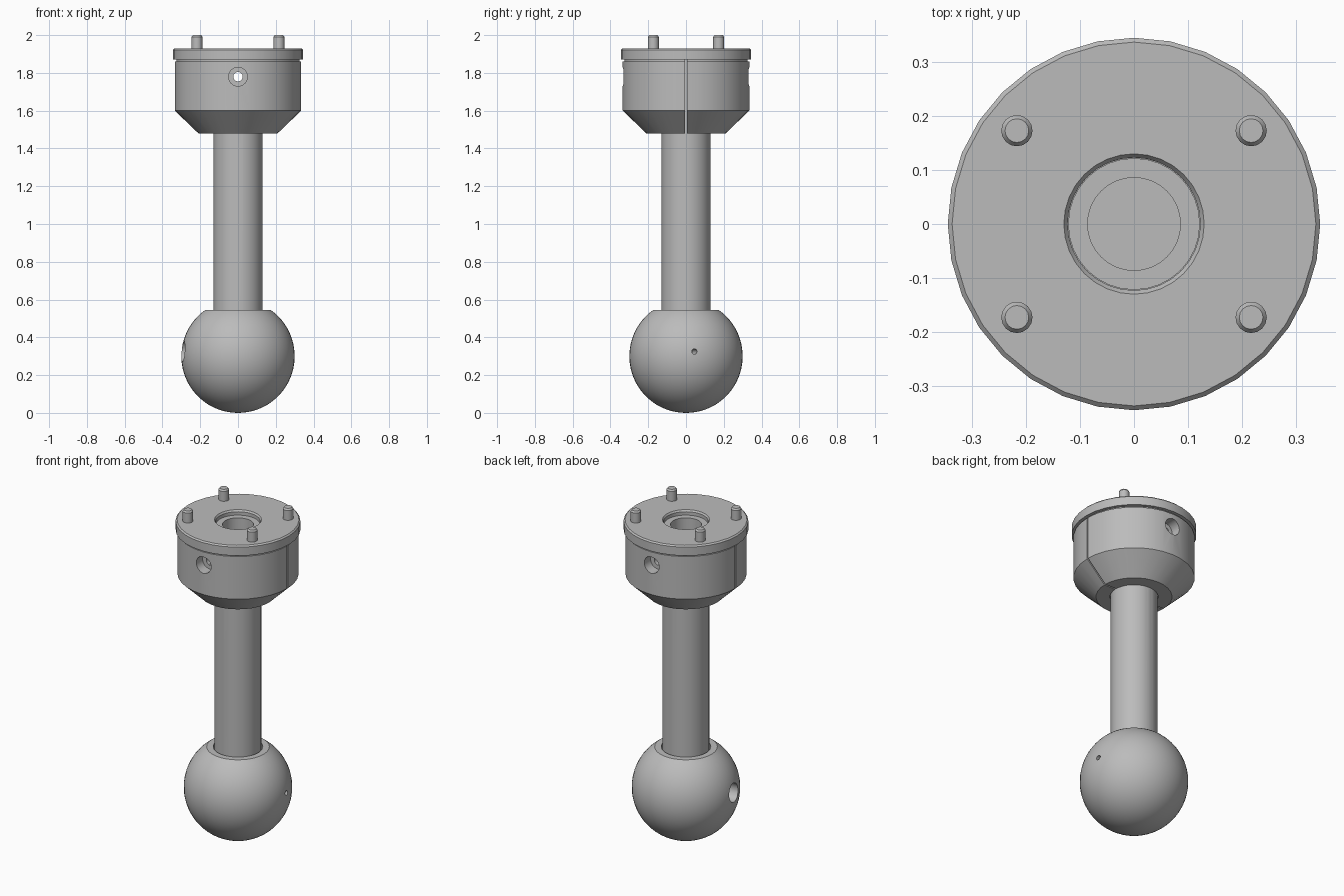
import bpy, bmesh
from math import sin, cos, pi, radians, asin
from mathutils import Vector

cube = bpy.data.objects.get("Cube")
if cube:
    bpy.data.objects.remove(cube, do_unlink=True)

metal = bpy.data.materials.new("brushed grey metal")
metal.use_nodes = True
metal.diffuse_color = (0.5, 0.5, 0.5, 1)
metal.node_tree.nodes["Principled BSDF"].inputs["Base Color"].default_value = (0.5, 0.5, 0.5, 1)


def lathe(name, profile, segments=32, location=(0, 0, 0)):
    """Solid of revolution from a closed (radius, height) profile."""
    bm = bmesh.new()
    rings = []
    for i in range(segments):
        a = 2 * pi * i / segments
        rings.append([bm.verts.new((r * cos(a), r * sin(a), z)) for r, z in profile])
    count = len(profile)
    for i in range(segments):
        here, following = rings[i], rings[(i + 1) % segments]
        for j in range(count):
            k = (j + 1) % count
            if profile[j][0] or profile[k][0]:
                bm.faces.new((here[j], following[j], following[k], here[k]))
    bmesh.ops.remove_doubles(bm, verts=bm.verts, dist=1e-5)
    bmesh.ops.dissolve_degenerate(bm, edges=bm.edges, dist=1e-5)
    bmesh.ops.recalc_face_normals(bm, faces=bm.faces)
    mesh = bpy.data.meshes.new(name)
    bm.to_mesh(mesh)
    bm.free()
    mesh.materials.append(metal)
    obj = bpy.data.objects.new(name, mesh)
    obj.location = location
    bpy.context.collection.objects.link(obj)
    return obj


def select(obj):
    bpy.ops.object.select_all(action='DESELECT')
    obj.select_set(True)
    bpy.context.view_layer.objects.active = obj


def cut(obj, cutter):
    """Subtract a helper from a part, then discard the helper."""
    cutter.hide_render = True
    cutter.data.materials.clear()
    cutter.data.materials.append(metal)
    mod = obj.modifiers.new("cut", 'BOOLEAN')
    mod.operation = 'DIFFERENCE'
    mod.solver = 'EXACT'
    mod.object = cutter
    select(obj)
    bpy.ops.object.modifier_apply(modifier=mod.name)
    bpy.data.objects.remove(cutter, do_unlink=True)


def drill(obj, radius, start, end):
    """Cut a round hole between two points."""
    start, end = Vector(start), Vector(end)
    axis = end - start
    bpy.ops.mesh.primitive_cylinder_add(vertices=24, radius=radius, depth=axis.length,
                                        location=(start + end) / 2)
    tool = bpy.context.object
    tool.rotation_euler = axis.to_track_quat('Z', 'Y').to_euler()
    bpy.context.view_layer.update()
    cut(obj, tool)


# Ball with a flat top and a socket for the rod
R, FLAT = 0.3, 0.545
top = asin((FLAT - R) / R)
arc = [(R * cos(-pi / 2 + (top + pi / 2) * i / 28), R + R * sin(-pi / 2 + (top + pi / 2) * i / 28))
       for i in range(1, 29)]
ball = lathe("ball", [(0, 0)] + arc + [(0.137, FLAT), (0.137, 0.2), (0, 0.2)], 48)

# Screw hole on one side of the ball, pin hole on the other
axis = Vector((cos(radians(8.6)), sin(radians(8.6)), 0))
height = Vector((0, 0, 0.325))
drill(ball, 0.055, height - axis * 0.1, height - axis * 0.4)
drill(ball, 0.014, height + axis * 0.1, height + axis * 0.4)

# Hollow rod
rod = lathe("rod", [(0, 0.2), (0.13, 0.2), (0.13, 1.87), (0.122, 1.87), (0.122, 1.9),
                    (0.086, 1.9), (0.086, 0.55), (0, 0.55)])
drill(rod, 0.025, (0, -0.3, 1.78), (0, 0.3, 1.78))

# Clamp body with a tapered underside and a shallow neck
clamp = lathe("clamp_body", [(0.133, 1.48), (0.21, 1.48), (0.335, 1.6), (0.335, 1.86),
                             (0.325, 1.86), (0.325, 1.87), (0.133, 1.87)])
drill(clamp, 0.025, (0, -0.5, 1.78), (0, 0.5, 1.78))
for side in (-1, 1):
    drill(clamp, 0.05, (0, side * 0.27, 1.78), (0, side * 0.5, 1.78))

# Seam that splits the clamp into two halves
bpy.ops.mesh.primitive_cube_add(size=1, location=(0, 0, 1.675))
seam = bpy.context.object
seam.scale = (1, 0.008, 0.6)
bpy.context.view_layer.update()
cut(clamp, seam)

# Cap plate with chamfered rims
cap = lathe("cap_plate", [(0.123, 1.87), (0.345, 1.87), (0.345, 1.922), (0.337, 1.93),
                          (0.13, 1.93), (0.123, 1.92)])

# Four locating pins
pins = [lathe("locating_pin", [(0, 1.9), (0.029, 1.9), (0.029, 1.99), (0.022, 2.0), (0, 2.0)],
              16, (x, y, 0)) for x in (-0.217, 0.217) for y in (-0.173, 0.173)]

for part in [ball, rod, clamp, cap] + pins:
    select(part)
    bpy.ops.object.shade_smooth_by_angle(angle=radians(30))
